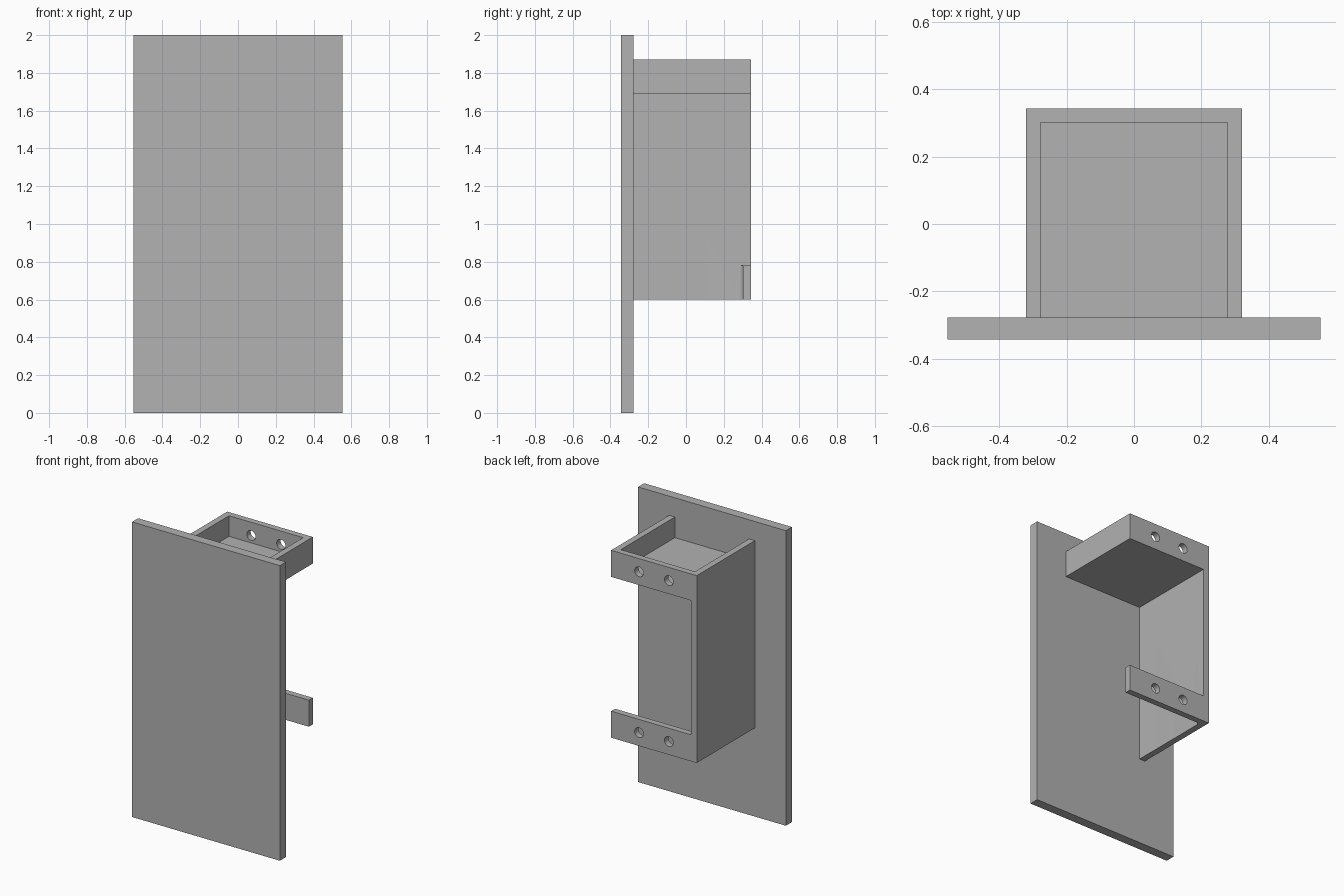
import bpy
import bmesh
from math import radians
from mathutils import Matrix, Vector

default_cube = bpy.data.objects.get("Cube")
if default_cube:
    bpy.data.objects.remove(default_cube, do_unlink=True)

# Single plain grey material
grey = bpy.data.materials.new("plain_grey")
grey.use_nodes = True
colour = (0.445, 0.445, 0.445, 1)
grey.diffuse_color = colour
grey.node_tree.nodes["Principled BSDF"].inputs["Base Color"].default_value = colour


def finish(name, bm):
    mesh = bpy.data.meshes.new(name)
    bm.to_mesh(mesh)
    bm.free()
    mesh.materials.append(grey)
    obj = bpy.data.objects.new(name, mesh)
    bpy.context.collection.objects.link(obj)
    return obj


def box(name, low, high, round_corner=None, radius=0):
    """Box between two corners, optionally rounding one vertical edge."""
    low, high = Vector(low), Vector(high)
    bm = bmesh.new()
    bmesh.ops.create_cube(bm, size=1)
    for v in bm.verts:
        v.co = (low + high) / 2 + v.co * (high - low)
    if round_corner:
        corner = Vector(round_corner)
        edges = [e for e in bm.edges
                 if all((v.co.xy - corner).length < 0.001 for v in e.verts)]
        bmesh.ops.bevel(bm, geom=edges, offset=radius, segments=6,
                        profile=0.5, affect='EDGES')
    return finish(name, bm)


def drill(name, x, y, z, radius):
    bm = bmesh.new()
    turn = Matrix.Translation((x, y, z)) @ Matrix.Rotation(radians(90), 4, 'X')
    bmesh.ops.create_cone(bm, cap_ends=True, segments=32, radius1=radius,
                          radius2=radius, depth=0.2, matrix=turn)
    return finish(name, bm)


def cut(target, cutter):
    cutter.hide_render = True
    mod = target.modifiers.new("cut", 'BOOLEAN')
    mod.operation = 'DIFFERENCE'
    mod.solver = 'EXACT'
    mod.object = cutter
    bpy.context.view_layer.objects.active = target
    bpy.ops.object.modifier_apply(modifier=mod.name)
    bpy.data.objects.remove(cutter, do_unlink=True)


# Main dimensions
half_x, inner_x = 0.321, 0.278
plate_back, inner_y, back = -0.278, 0.301, 0.343
bottom, strap_top, tray_bottom, tray_floor, top = 0.6, 0.78, 1.69, 1.73, 1.87

# Flat front plate
box("front_plate", (-0.554, -back, 0), (0.554, plate_back, 2))

# Bracket: tray on top, one full side wall, strap across the lower back
bracket = box("bracket", (-half_x, plate_back, bottom), (half_x, back, top))
cut(bracket, box("tray_pocket", (-inner_x, -0.4, tray_floor), (inner_x, inner_y, 2)))
cut(bracket, box("open_bay", (-inner_x, -0.4, 0.5), (0.5, inner_y, tray_bottom),
                 (-inner_x, inner_y), 0.024))
cut(bracket, box("back_window", (-inner_x, 0.2, strap_top), (0.5, 0.5, tray_bottom)))

# Paired screw holes in the tray back and the strap
for z in (1.78, 0.69):
    for x in (-0.112, 0.112):
        cut(bracket, drill("screw_hole", x, back - 0.02, z, 0.033))

bpy.ops.object.select_all(action='DESELECT')
bracket.select_set(True)
bpy.context.view_layer.objects.active = bracket
bpy.ops.object.shade_smooth_by_angle(angle=radians(30))
